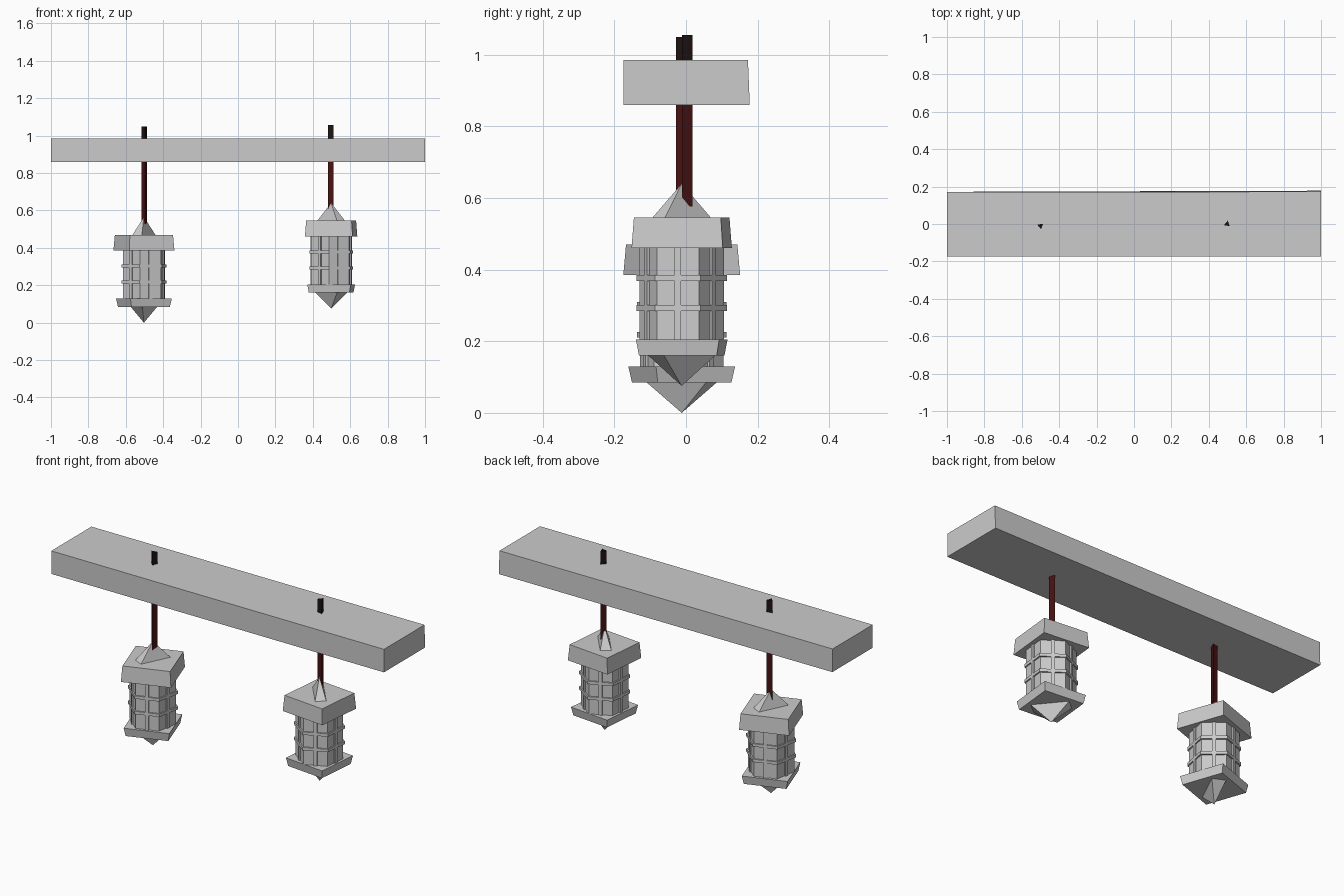
import bpy, bmesh
from math import sin, cos, pi, radians
from mathutils import Matrix, Vector

cube = bpy.data.objects.get("Cube")
if cube:
    bpy.data.objects.remove(cube, do_unlink=True)


def material(name, rgb):
    m = bpy.data.materials.new(name)
    m.use_nodes = True
    m.diffuse_color = (*rgb, 1)
    bsdf = next(n for n in m.node_tree.nodes if n.type == 'BSDF_PRINCIPLED')
    bsdf.inputs["Base Color"].default_value = (*rgb, 1)
    return m


GREY = material("stone_grey", (0.6, 0.6, 0.6))
RED = material("dark_red", (0.065, 0.006, 0.006))
BLACK = material("rope_black", (0.014, 0.006, 0.006))


def ring(sides, radius, start=0):
    return [(radius * cos(start + 2 * pi * i / sides),
             radius * sin(start + 2 * pi * i / sides)) for i in range(sides)]


def rect(hx, hy):
    return [(-hx, -hy), (hx, -hy), (hx, hy), (-hx, hy)]


def loft(name, layers, mat, matrix=Matrix()):
    """Stack of (outline, height) layers, capped; a one-point layer is a tip."""
    bm = bmesh.new()
    rows = [[bm.verts.new((x, y, z)) for x, y in pts] for pts, z in layers]
    for a, b in zip(rows, rows[1:]):
        n = max(len(a), len(b))
        for i in range(n):
            j = (i + 1) % n
            if len(a) == 1:
                bm.faces.new((a[0], b[j], b[i]))
            elif len(b) == 1:
                bm.faces.new((a[i], a[j], b[0]))
            else:
                bm.faces.new((a[i], a[j], b[j], b[i]))
    for row in (rows[0], rows[-1]):
        if len(row) > 2:
            bm.faces.new(row)
    bmesh.ops.recalc_face_normals(bm, faces=bm.faces)
    me = bpy.data.meshes.new(name)
    bm.to_mesh(me)
    bm.free()
    me.materials.append(mat)
    ob = bpy.data.objects.new(name, me)
    ob.matrix_world = matrix
    bpy.context.collection.objects.link(ob)
    return ob


# Beam, very slightly out of square
TOP, BOTTOM = 0.985, 0.86
loft("beam", [([(-1, -0.175), (1, -0.175), (1, 0.178), (-1, 0.172)], BOTTOM),
              ([(-1, -0.175), (1, -0.175), (1, 0.173), (-1, 0.17)], TOP)], GREY)


def lantern(side, x, lift, turn):
    place = Matrix.Translation((x, -0.012, lift)) @ Matrix.Rotation(radians(turn), 4, 'Z')
    diagonal = place @ Matrix.Rotation(radians(-45), 4, 'Z')
    tip = [(0, 0)]

    # Square plates and wedge-shaped points
    loft(side + "_bottom_point", [(tip, 0), (rect(0.093, 0.035), 0.086)], GREY, diagonal)
    loft(side + "_base_plate", [(rect(0.109, 0.109), 0.085),
                                (rect(0.117, 0.117), 0.13)], GREY, place)
    loft(side + "_cap", [(rect(0.128, 0.128), 0.385),
                         (rect(0.122, 0.122), 0.47)], GREY, place)
    loft(side + "_top_point", [(rect(0.084, 0.028), 0.469), (tip, 0.565)], GREY, diagonal)

    # Six-sided body with horizontal bands
    hexagon = ring(6, 0.119, pi / 6)
    loft(side + "_body", [(hexagon, 0.13), (hexagon, 0.385)], GREY, place)
    for label, z in (("lower", 0.218), ("upper", 0.302)):
        band = ring(6, 0.127, pi / 6)
        loft(f"{side}_{label}_band", [(band, z - 0.008), (band, z + 0.008)], GREY, place)

    # Upright bar in the middle of each pane
    for i in range(6):
        bar = rect(0.006, 0.009)
        spot = place @ Matrix.Rotation(i * pi / 3, 4, 'Z') @ Matrix.Translation((0.104, 0, 0))
        loft(f"{side}_bar_{i + 1}", [(bar, 0.13), (bar, 0.385)], GREY, spot)


def rope(side, x, y, low, high, start):
    # Three-sided rope, dark above the beam
    tri = ring(3, 0.018, radians(start))
    place = Matrix.Translation((x, y, 0))
    ob = loft(side + "_rope", [(tri, low), (tri, TOP), (tri, high)], RED, place)
    ob.data.materials.append(BLACK)
    for p in ob.data.polygons:
        p.material_index = int(p.center.z > TOP)


lantern("right", -0.503, 0, -70.7)
lantern("left", 0.498, 0.075, -5.7)
rope("right", -0.5, -0.01, 0.5, 1.05, -80)
rope("left", 0.498, 0, 0.577, 1.056, 80)
